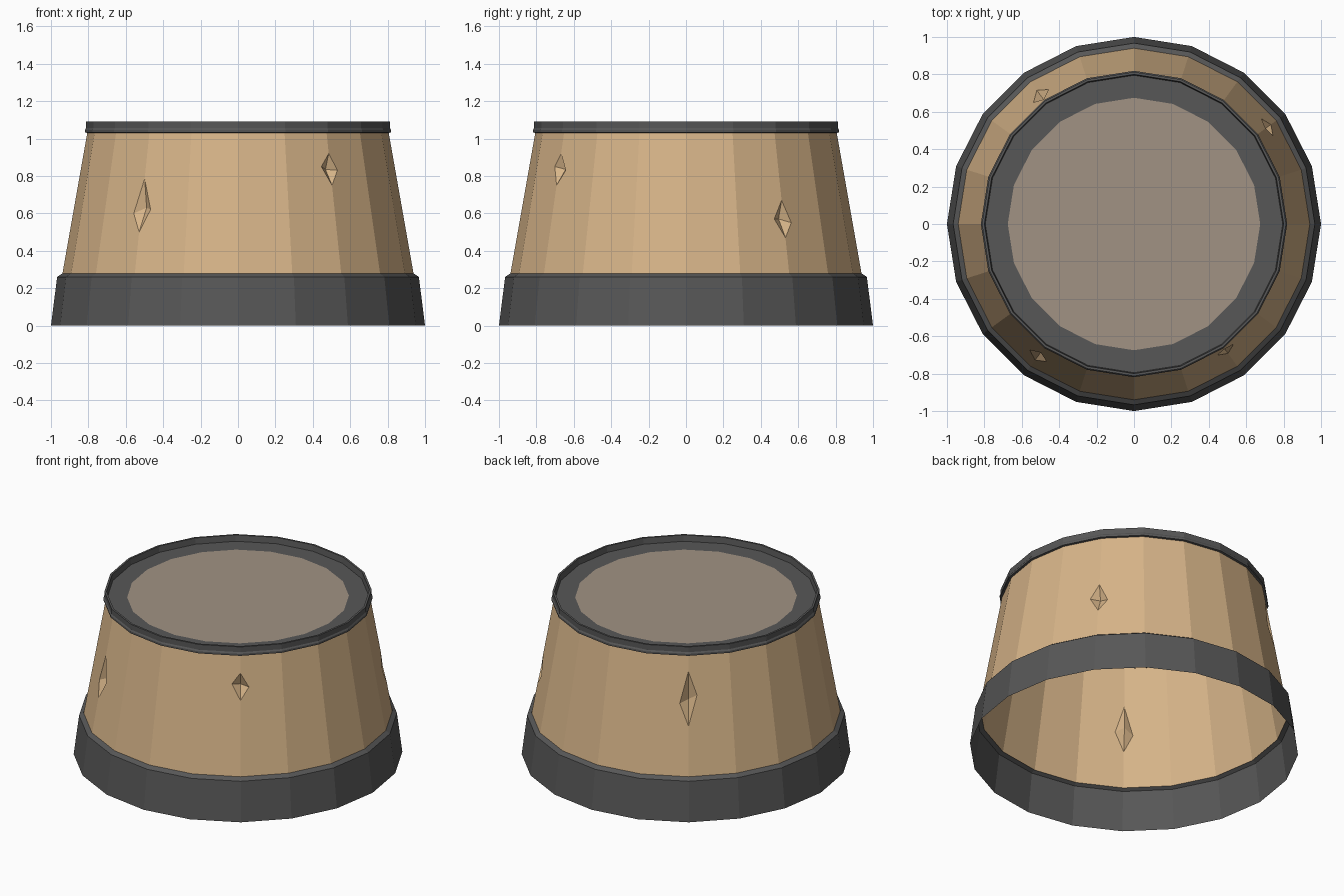
import bpy, bmesh, math
from mathutils import Vector

if "Cube" in bpy.data.objects:
    bpy.data.objects.remove(bpy.data.objects["Cube"])

N = 20  # sides of the tub


def material(name, rgb):
    m = bpy.data.materials.new(name)
    m.diffuse_color = (*rgb, 1)
    m.use_nodes = True
    m.node_tree.nodes["Principled BSDF"].inputs["Base Color"].default_value = m.diffuse_color
    return m


wood = material("light wood", (0.68, 0.46, 0.25))
iron = material("dark iron", (0.095, 0.095, 0.095))
lid_mat = material("dusty lid", (0.355, 0.29, 0.23))


def point(r, z, i):
    a = 2 * math.pi * i / N
    return Vector((r * math.cos(a), r * math.sin(a), z))


def finish(name, bm, mat):
    me = bpy.data.meshes.new(name)
    bm.to_mesh(me)
    bm.free()
    me.materials.append(mat)
    ob = bpy.data.objects.new(name, me)
    bpy.context.collection.objects.link(ob)
    return ob


def lathe(name, profile, mat):
    bm = bmesh.new()
    rings = [[bm.verts.new(point(r, z, i)) for i in range(N)] for r, z in profile]
    for lo, hi in zip(rings, rings[1:]):
        for i in range(N):
            j = (i + 1) % N
            bm.faces.new((lo[i], lo[j], hi[j], hi[i]))
    return finish(name, bm, mat)


# Iron bands and top rim
lathe("bottom_band", [(1.0, 0), (0.967, 0.26), (0.94, 0.278)], iron)
lathe("top_rim", [(0.805, 1.03), (0.819, 1.033), (0.819, 1.046), (0.813, 1.055),
                  (0.813, 1.09), (0.80, 1.09), (0.795, 1.05), (0.675, 1.05)], iron)

# Flat lid inside the rim
bm = bmesh.new()
bm.faces.new([bm.verts.new(point(0.675, 1.05, i)) for i in range(N)])
finish("lid", bm, lid_mat)

# Wooden wall, with diamond chips cut into four of its corner edges
Z0, Z1 = 0.27, 1.035


def radius(z):
    return 0.94 + (0.805 - 0.94) * (z - Z0) / (Z1 - Z0)


# corner index: (bottom z, clockwise side z, middle z, counter-clockwise side z, top z)
chips = {
    13: (0.50, 0.60, 0.63, 0.62, 0.785),
    17: (0.75, 0.85, 0.835, 0.83, 0.92),
    2: (0.47, 0.57, 0.57, 0.55, 0.67),
    7: (0.59, 0.73, 0.74, 0.78, 0.93),
}
bm = bmesh.new()
low = [bm.verts.new(point(radius(Z0), Z0, i)) for i in range(N)]
high = [bm.verts.new(point(radius(Z1), Z1, i)) for i in range(N)]
cut = {}
for i, (zb, zl, zm, zr, zt) in chips.items():
    def on_wall(z, k):
        return point(radius(z), z, k)
    b, t = (bm.verts.new(on_wall(z, i)) for z in (zb, zt))
    l = bm.verts.new(on_wall(zl, i).lerp(on_wall(zl, i - 1), 0.2))
    r = bm.verts.new(on_wall(zr, i).lerp(on_wall(zr, i + 1), 0.2))
    m = bm.verts.new(point(radius(zm) - 0.045, zm, i))
    for p, q in ((b, r), (r, t), (t, l), (l, b)):
        bm.faces.new((p, q, m))
    cut[i] = (b, l, r, t)
for i in range(N):
    j = (i + 1) % N
    loop = [low[i], low[j]]
    if j in cut:
        b, l, r, t = cut[j]
        loop += [b, l, t]
    loop += [high[j], high[i]]
    if i in cut:
        b, l, r, t = cut[i]
        loop += [t, r, b]
    bm.faces.new(loop)
finish("wooden_wall", bm, wood)
